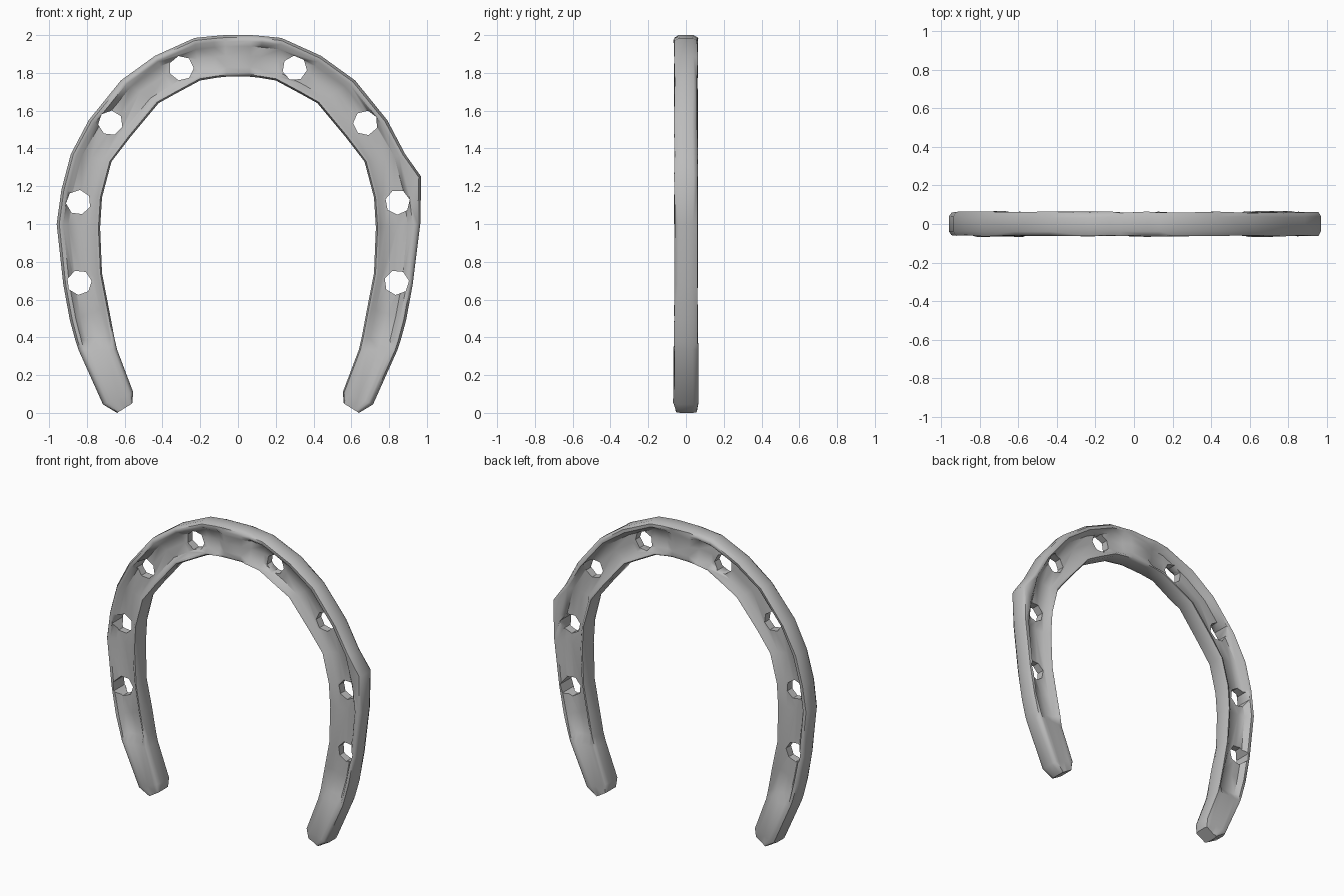
import bpy, bmesh, math, random

random.seed(4)
cube = bpy.data.objects.get("Cube")
if cube:
    bpy.data.objects.remove(cube)

iron = bpy.data.materials.new("worn grey iron")
iron.use_nodes = True
COLOUR = (0.5, 0.5, 0.5, 1)
iron.diffuse_color = COLOUR
iron.node_tree.nodes["Principled BSDF"].inputs["Base Color"].default_value = COLOUR

# Stations down one branch: outer x, z, inner x, z, groove depth (0 to 1)
HALF = [
    (0.07, 2.0, 0.06, 1.78, 0.15),
    (0.13, 1.995, 0.11, 1.775, 0.9),
    (0.23, 1.985, 0.20, 1.76, 1),
    (0.44, 1.89, 0.33, 1.69, 1),
    (0.62, 1.76, 0.42, 1.64, 1),
    (0.79, 1.55, 0.57, 1.46, 1),
    (0.885, 1.37, 0.67, 1.33, 1),
    (0.935, 1.18, 0.72, 1.14, 1),
    (0.96, 1.0, 0.73, 0.98, 1),
    (0.925, 0.68, 0.72, 0.74, 1),
    (0.89, 0.49, 0.685, 0.56, 1),
    (0.86, 0.38, 0.655, 0.40, 0.9),
    (0.845, 0.335, 0.64, 0.335, 0),
    (0.715, 0.045, 0.555, 0.11, 0),
    (0.64, 0.0, 0.56, 0.05, 0),
]

# Cross-section of one face: fraction across width, plain y, groove y
FACE = [(0, 0.035, 0.035), (0.06, 0.06, 0.06), (0.15, 0.063, 0.06),
        (0.27, 0.063, 0.026), (0.5, 0.063, 0.024), (0.78, 0.063, 0.026),
        (0.9, 0.062, 0.055), (0.96, 0.058, 0.058), (1, 0.035, 0.035)]


def build_shoe():
    bm = bmesh.new()
    stations = [(-a, b, -c, d, g) for a, b, c, d, g in reversed(HALF)] + HALF
    rings = []
    for i, (ox, oz, ix, iz, groove) in enumerate(stations):
        ring = []
        end = 0.85 if i in (0, len(stations) - 1) else 1
        # Hammered-out flat on the left branch
        bulge = {22: 0.035, 23: 0.005}.get(i, 0)
        for side in (-1, 1):
            for t, plain, sunk in (FACE if side < 0 else FACE[::-1]):
                y = (plain + (sunk - plain) * groove) * end
                y += random.uniform(-0.003, 0.005)
                x = ox + (ix - ox) * t
                if t < 0.1:
                    x += bulge
                z = oz + (iz - oz) * t
                if bulge > 0.01 and t < 0.1:
                    z += 0.07
                ring.append(bm.verts.new((x, side * y, z)))
        rings.append(ring)
    count = len(rings[0])
    for a, b in zip(rings, rings[1:]):
        for j in range(count):
            k = (j + 1) % count
            bm.faces.new((a[j], a[k], b[k], b[j]))
    bm.faces.new(rings[0])
    bm.faces.new(rings[-1][::-1])
    bmesh.ops.triangulate(bm, faces=bm.faces[:])
    bmesh.ops.recalc_face_normals(bm, faces=bm.faces[:])
    mesh = bpy.data.meshes.new("horseshoe")
    bm.to_mesh(mesh)
    bm.free()
    obj = bpy.data.objects.new("horseshoe", mesh)
    bpy.context.collection.objects.link(obj)
    mesh.materials.append(iron)
    return obj


def punch_nail_holes(shoe):
    for x, z in [(0.3, 1.825), (0.675, 1.535), (0.845, 1.115), (0.84, 0.69)]:
        for side in (-1, 1):
            bpy.ops.mesh.primitive_cylinder_add(
                vertices=7, radius=0.066, depth=0.4,
                location=(side * x, 0, z),
                rotation=(math.pi / 2, random.uniform(0, 1), 0))
            cutter = bpy.context.object
            cutter.name = "nail_hole_cutter"
            cutter.data.materials.append(iron)
            bpy.context.view_layer.objects.active = shoe
            cut = shoe.modifiers.new("nail_hole", "BOOLEAN")
            cut.operation = "DIFFERENCE"
            cut.solver = "EXACT"
            cut.object = cutter
            bpy.ops.object.modifier_apply(modifier=cut.name)
            bpy.data.objects.remove(cutter)


shoe = build_shoe()
punch_nail_holes(shoe)
bpy.ops.object.select_all(action="DESELECT")
shoe.select_set(True)
bpy.context.view_layer.objects.active = shoe
bpy.ops.object.shade_smooth_by_angle(angle=math.radians(50))
